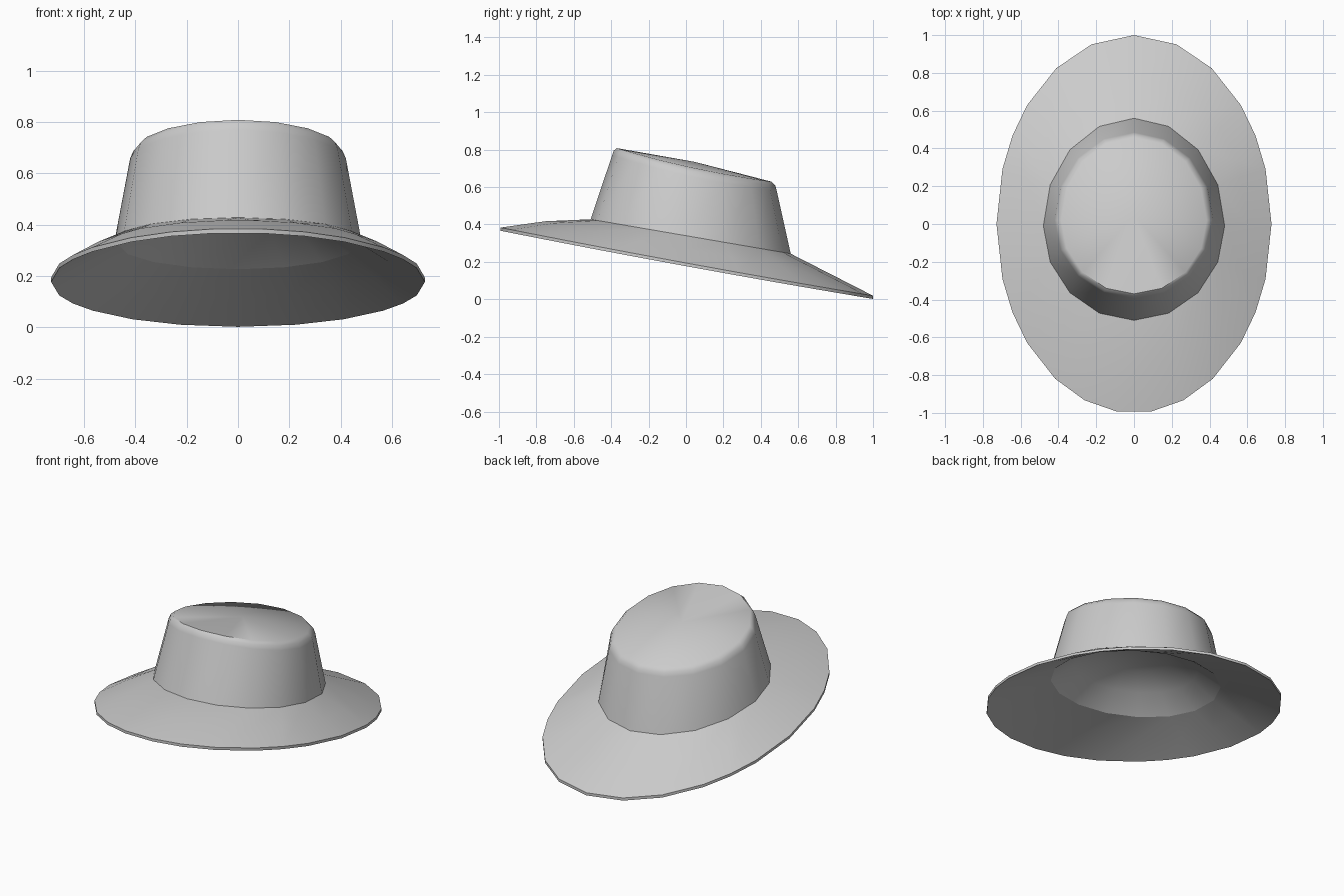
import bpy, bmesh
from math import sin, cos, radians

if "Cube" in bpy.data.objects:
    bpy.data.objects.remove(bpy.data.objects["Cube"])

# Matched stations (rim angle, crown angle): the rim has more sides than the crown
back = [(17, 22.5), (28, 22.5), (39, 45), (55.6, 45), (72, 67.5), (90, 90)]
front = [(-17, -22.5), (-28, -22.5), (-39, -45), (-55, -45), (-69, -67.5), (-82.5, -90)]
right = front[::-1] + [(0, 0)] + back
left = [(180 - a, 180 - b) for a, b in right if a != 90][::-1]
stations = right + left
rim_angles = [a for a, b in stations]
brim_angles = [b for a, b in stations]
crown_angles = [i * 22.5 for i in range(16)]


def ring(angles, rx, y_front, y_back, cy, z0, slope, dip=0.0, curve=0.0):
    """Tilted egg-shaped loop; dip lowers the sides, curve bends front and back."""
    pts = []
    for a in angles:
        c, s = cos(radians(a)), sin(radians(a))
        y = cy + s * (y_back - cy if s > 0 else cy - y_front)
        pts.append((rx * c, y, z0 - slope * y - dip * c * c + curve * y * y))
    return pts


def middle(a, b, lift):
    """Loop halfway between two loops, raised at the front."""
    return [((u[0] + v[0]) / 2, (u[1] + v[1]) / 2,
             (u[2] + v[2]) / 2 + lift * max(0, -v[1])) for u, v in zip(a, b)]


def loft(name, rings, tips=None, closed=False):
    bm = bmesh.new()
    loops = [[bm.verts.new(p) for p in r] for r in rings]
    n = len(loops[0])
    pairs = list(zip(loops, loops[1:]))
    if closed:
        pairs.append((loops[-1], loops[0]))
    for lo, hi in pairs:
        for i in range(n):
            j = (i + 1) % n
            bm.faces.new((lo[i], lo[j], hi[j], hi[i]))
    # fans closing the first and last loop
    for loop, tip in zip((loops[0], loops[-1]), tips or ()):
        t = bm.verts.new(tip)
        for i in range(n):
            bm.faces.new((loop[i], loop[(i + 1) % n], t))
    bmesh.ops.remove_doubles(bm, verts=bm.verts, dist=0.0005)
    bmesh.ops.recalc_face_normals(bm, faces=bm.faces)
    mesh = bpy.data.meshes.new(name)
    bm.to_mesh(mesh)
    bm.free()
    obj = bpy.data.objects.new(name, mesh)
    bpy.context.collection.objects.link(obj)
    bpy.ops.object.select_all(action='DESELECT')
    obj.select_set(True)
    bpy.context.view_layer.objects.active = obj
    bpy.ops.object.shade_smooth_by_angle(angle=radians(45))


# Brim: sloping top, thin rim, hollow underside
rim_low = ring(rim_angles, 0.728, -1, 1, 0, 0.177, 0.183, curve=0.008)
rim_high = ring(rim_angles, 0.728, -1, 1, 0, 0.194, 0.183, curve=0.008)
base_high = ring(brim_angles, 0.48, -0.51, 0.56, -0.01, 0.34, 0.172)
base_low = ring(brim_angles, 0.465, -0.495, 0.545, -0.01, 0.32, 0.172)
loft("brim", [base_low, middle(base_low, rim_low, 0.012), rim_low,
              rim_high, middle(base_high, rim_high, 0.012), base_high], closed=True)

# Crown: shallow dome inside, tapered wall, rounded shoulder, gently arched top
C = crown_angles
loft("crown", [
    ring(C, 0.19, -0.19, 0.23, 0.01, 0.49, 0.19),
    ring(C, 0.34, -0.35, 0.40, 0.00, 0.42, 0.18),
    ring(C, 0.465, -0.495, 0.545, -0.01, 0.32, 0.172),
    ring(C, 0.48, -0.51, 0.56, -0.01, 0.34, 0.172),
    ring(C, 0.42, -0.395, 0.485, 0.02, 0.685, 0.215, dip=0.022),
    ring(C, 0.408, -0.387, 0.478, 0.02, 0.71, 0.217, dip=0.02),
    ring(C, 0.385, -0.37, 0.458, 0.02, 0.728, 0.217, dip=0.017),
], tips=[(0, 0.02, 0.51), (0, 0.045, 0.735)])
